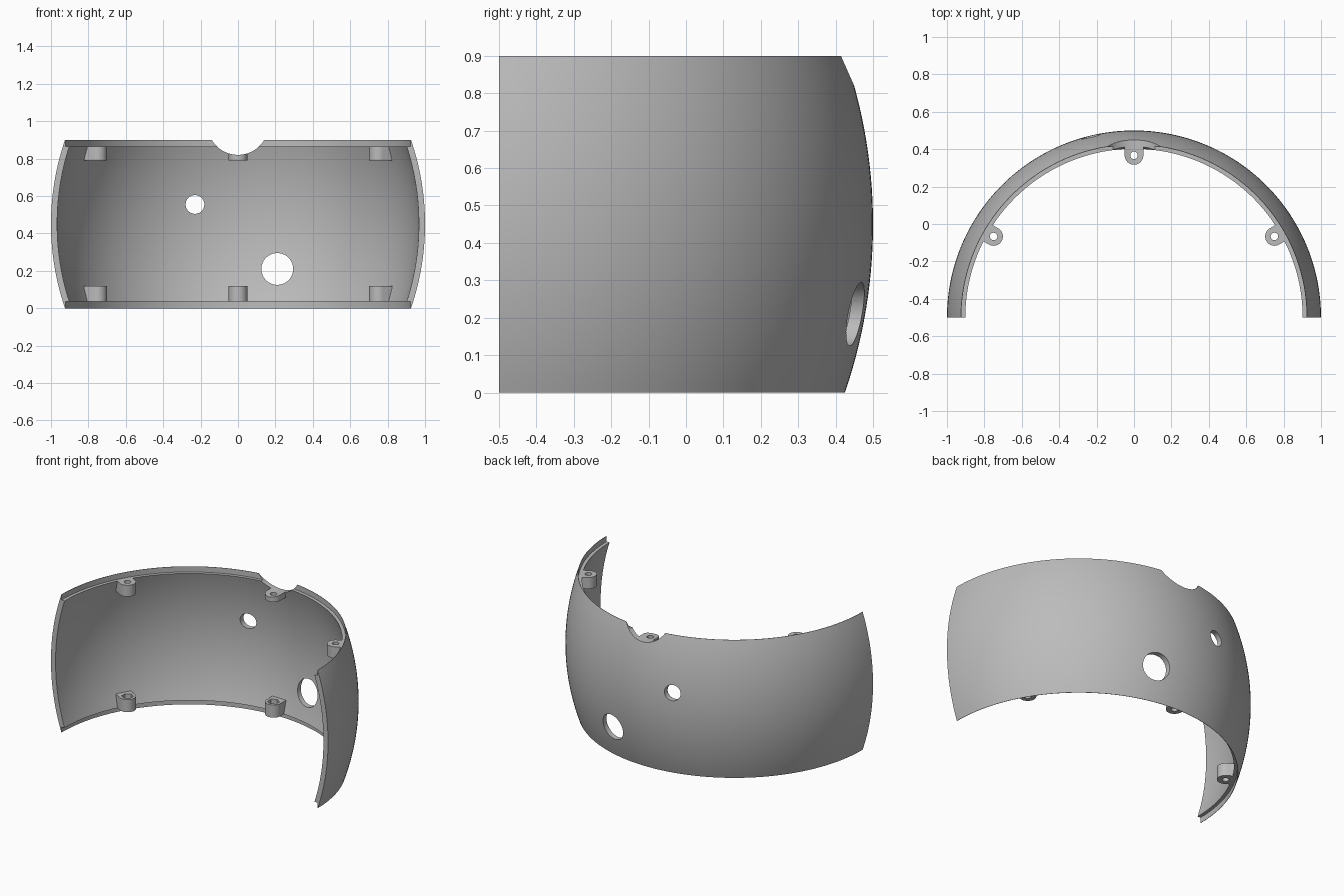
import bpy, bmesh
from math import sin, cos, pi, radians, sqrt
from mathutils import Matrix, Vector

cube = bpy.data.objects.get("Cube")
if cube:
    bpy.data.objects.remove(cube)

HEIGHT, MID, STEP = 0.90, 0.45, 0.036
AXIS = Vector((0, -0.5, 0))

grey = bpy.data.materials.new("plain grey")
grey.use_nodes = True
grey.diffuse_color = (0.5, 0.5, 0.5, 1)
grey.node_tree.nodes["Principled BSDF"].inputs["Base Color"].default_value = (0.5, 0.5, 0.5, 1)


def make_object(name, bm):
    bmesh.ops.recalc_face_normals(bm, faces=bm.faces[:])
    mesh = bpy.data.meshes.new(name)
    bm.to_mesh(mesh)
    bm.free()
    mesh.materials.append(grey)
    obj = bpy.data.objects.new(name, mesh)
    bpy.context.collection.objects.link(obj)
    return obj


def cylinder(name, radius, depth, centre, along_y=False, sides=48):
    bm = bmesh.new()
    bmesh.ops.create_cone(bm, cap_ends=True, segments=sides, radius1=radius,
                          radius2=radius, depth=depth)
    turn = Matrix.Rotation(radians(90 if along_y else 0), 4, 'X')
    bm.transform(Matrix.Translation(centre) @ turn)
    obj = make_object(name, bm)
    obj.hide_render = True
    return obj


def select_only(obj):
    bpy.ops.object.select_all(action='DESELECT')
    obj.select_set(True)
    bpy.context.view_layer.objects.active = obj


def cut(obj, cutter):
    mod = obj.modifiers.new("cut", 'BOOLEAN')
    mod.operation, mod.solver, mod.object = 'DIFFERENCE', 'EXACT', cutter
    select_only(obj)
    bpy.ops.object.modifier_apply(modifier=mod.name)


def smooth(obj):
    select_only(obj)
    bpy.ops.object.shade_smooth_by_angle(angle=radians(30))


def arc_radius(z, widest, bulge):
    return widest - bulge + sqrt(bulge ** 2 - (z - MID) ** 2)


# Half-ring shell with a bulging wall and a stepped lip along both rims
def make_shell():
    n = 28
    outer = [(arc_radius(HEIGHT * i / n, 1, 1.3875), HEIGHT * i / n) for i in range(n + 1)]
    levels = [HEIGHT - STEP - (HEIGHT - 2 * STEP) * i / n for i in range(n + 1)]
    inner = [(arc_radius(z, 0.967, 1.35), z) for z in levels]
    lip = 0.923
    profile = outer + [(lip, HEIGHT), (lip, HEIGHT - STEP)] + inner + [(lip, STEP), (lip, 0)]
    bm = bmesh.new()
    turns = 120
    rings = []
    for k in range(turns + 1):
        a = pi * k / turns
        rings.append([bm.verts.new(AXIS + Vector((r * cos(a), r * sin(a), z)))
                      for r, z in profile])
    count = len(profile)
    for a, b in zip(rings, rings[1:]):
        for i in range(count):
            j = (i + 1) % count
            bm.faces.new((a[i], a[j], b[j], b[i]))
    bm.faces.new(rings[0])
    bm.faces.new(rings[-1][::-1])
    return make_object("curved_shell", bm)


# Screw boss: rounded towards the middle, straight sides running into the wall
def make_boss(name, angle, low, high):
    centre, radius, reach = 0.867, 0.05, 0.932
    outline = [(reach, radius)]
    for i in range(25):
        a = pi / 2 + pi * i / 24
        outline.append((centre + radius * cos(a), radius * sin(a)))
    outline.append((reach, -radius))
    bm = bmesh.new()
    face = bm.faces.new([bm.verts.new((x, y, low)) for x, y in outline])
    top = bmesh.ops.extrude_face_region(bm, geom=[face])["geom"]
    bmesh.ops.translate(bm, vec=(0, 0, high - low),
                        verts=[v for v in top if isinstance(v, bmesh.types.BMVert)])
    bm.transform(Matrix.Translation(AXIS) @ Matrix.Rotation(angle, 4, 'Z'))
    return make_object(name, bm), AXIS + Vector((centre * cos(angle), centre * sin(angle), 0))


shell = make_shell()
notch = cylinder("notch_cutter", 0.1625, 0.6, (0, 0.4, 0.9825), True, 96)
small_hole = cylinder("small_hole_cutter", 0.05, 0.5, (-0.23, 0.45, 0.555), True)
large_hole = cylinder("large_hole_cutter", 0.085, 0.5, (0.21, 0.45, 0.21), True, 64)
helpers = [notch, small_hole, large_hole]
for cutter in helpers:
    cut(shell, cutter)
smooth(shell)

# Three bosses at each rim, the lower ones with hexagonal nut pockets
for side, degrees in (("left", 30), ("middle", 90), ("right", 150)):
    for level, low, high in (("upper", 0.79, HEIGHT - STEP), ("lower", STEP, 0.118)):
        boss, spot = make_boss(f"{level}_{side}_boss", radians(degrees), low, high)
        drill = cylinder("screw_hole_cutter", 0.02, 0.4, spot + Vector((0, 0, low)), sides=24)
        helpers.append(drill)
        cut(boss, drill)
        if level == "lower":
            pocket = cylinder("nut_pocket_cutter", 0.036, 0.08,
                              spot + Vector((0, 0, high)), sides=6)
            helpers.append(pocket)
            cut(boss, pocket)
        elif side == "middle":
            cut(boss, notch)
        smooth(boss)

for helper in helpers:
    bpy.data.objects.remove(helper)
